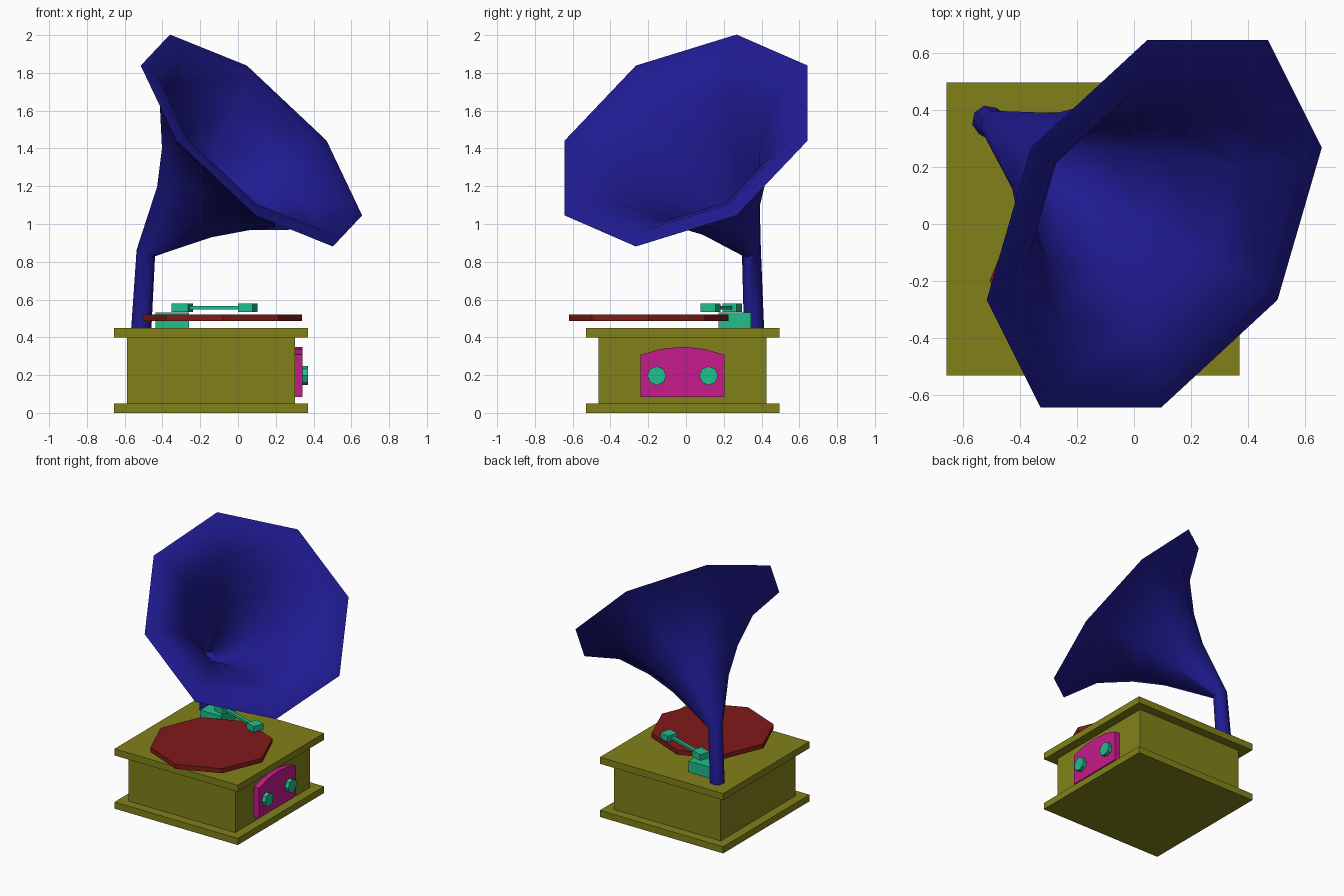
import bpy, bmesh
from math import sin, cos, pi, radians
from mathutils import Vector, Matrix

if "Cube" in bpy.data.objects:
    bpy.data.objects.remove(bpy.data.objects["Cube"])


def material(name, rgb):
    m = bpy.data.materials.new(name)
    m.diffuse_color = (*rgb, 1)
    m.use_nodes = True
    m.node_tree.nodes["Principled BSDF"].inputs["Base Color"].default_value = m.diffuse_color
    return m


OLIVE = material("olive", (0.22, 0.22, 0.01))
BLUE = material("blue", (0.014, 0.011, 0.29))
RED = material("red", (0.22, 0.01, 0.01))
GREEN = material("green", (0.014, 0.52, 0.26))
PINK = material("pink", (0.56, 0.011, 0.26))


def finish(name, bm, mat, smooth=None):
    bmesh.ops.recalc_face_normals(bm, faces=bm.faces)
    me = bpy.data.meshes.new(name)
    bm.to_mesh(me)
    bm.free()
    me.materials.append(mat)
    if smooth:
        for p in me.polygons:
            p.use_smooth = True
        me.set_sharp_from_angle(angle=radians(smooth))
    ob = bpy.data.objects.new(name, me)
    bpy.context.collection.objects.link(ob)
    return ob


def box(name, center, size, mat, turn=0):
    bm = bmesh.new()
    bmesh.ops.create_cube(bm, size=1, matrix=Matrix.Translation(center)
                          @ Matrix.Rotation(turn, 4, 'Z') @ Matrix.Diagonal((*size, 1)))
    return finish(name, bm, mat)


def disc(name, center, radius, depth, mat, rot=Matrix()):
    bm = bmesh.new()
    bmesh.ops.create_cone(bm, cap_ends=True, segments=8, radius1=radius, radius2=radius,
                          depth=depth, matrix=Matrix.Translation(center) @ rot)
    return finish(name, bm, mat)


# Cabinet
CX, CY = -0.143, -0.018
box("cabinet_foot", (CX, CY, 0.025), (1.025, 1.025, 0.05), OLIVE)
box("cabinet_body", (CX, CY, 0.225), (0.89, 0.89, 0.35), OLIVE)
box("cabinet_lid", (CX, CY, 0.425), (1.025, 1.025, 0.05), OLIVE)

# Arched control panel with two knobs on the right side
outline = [(-0.24, 0.083), (0.203, 0.083), (0.203, 0.308), (0.10, 0.338),
           (-0.018, 0.35), (-0.135, 0.338), (-0.24, 0.308)]
bm = bmesh.new()
face = bm.faces.new([bm.verts.new((0.29, y, z)) for y, z in outline])
ext = bmesh.ops.extrude_face_region(bm, geom=[face], use_keep_orig=True)
bmesh.ops.translate(bm, vec=(0.052, 0, 0),
                    verts=[g for g in ext["geom"] if isinstance(g, bmesh.types.BMVert)])
finish("control_panel", bm, PINK)
for i, y in enumerate((-0.155, 0.12)):
    disc(f"knob_{i + 1}", (0.35, y, 0.197), 0.05, 0.04, GREEN, Matrix.Rotation(pi / 2, 4, 'Y'))

# Record
disc("record", (-0.083, -0.198, 0.503), 0.422, 0.034, RED)

# Tone arm
pivot, head = Vector((-0.295, 0.245, 0.557)), Vector((0.051, 0.13, 0.557))
turn = -radians(18.4)
box("arm_base", (-0.348, 0.257, 0.49), (0.175, 0.172, 0.085), GREEN)
box("arm_pivot", pivot, (0.093, 0.08, 0.045), GREEN, turn)
box("arm_rod", (pivot + head) / 2, ((head - pivot).length, 0.025, 0.017), GREEN, turn)
box("arm_head", head, (0.08, 0.083, 0.045), GREEN, turn)

# Horn: octagonal rings up the pipe, round the elbow, out to the rim and back inside
H = Vector((0.851, -0.526, 0))
U = Vector((0.526, 0.851, 0))
Z = Vector((0, 0, 1))
TILT = radians(47.9)
AXIS = H * sin(TILT) + Z * cos(TILT)
MOUTH = Vector((0.071, 0.001, 1.442))
rings = [(Vector((-0.512, 0.36, 0.445)), 0, 0.055),
         (MOUTH - AXIS * 0.885, TILT / 2, 0.053)]
rings += [(MOUTH + AXIS * s, TILT, r) for s, r in
          [(-0.53, 0.212), (-0.33, 0.342), (-0.13, 0.519), (0, 0.756),
           (0.012, 0.657), (-0.12, 0.47), (-0.32, 0.31), (-0.52, 0.185)]]
rings.append((MOUTH - AXIS * 0.86, TILT / 2, 0.04))
bm = bmesh.new()
loops = []
for c, t, r in rings:
    w = Z * sin(t) - H * cos(t)
    loops.append([bm.verts.new(c + (U * cos(k * pi / 4) + w * sin(k * pi / 4)) * r)
                  for k in range(8)])
for a, b in zip(loops, loops[1:]):
    for k in range(8):
        j = (k + 1) % 8
        bm.faces.new((a[k], a[j], b[j], b[k]))
bm.faces.new(loops[0])
bm.faces.new(loops[-1])
finish("horn", bm, BLUE, smooth=50)
